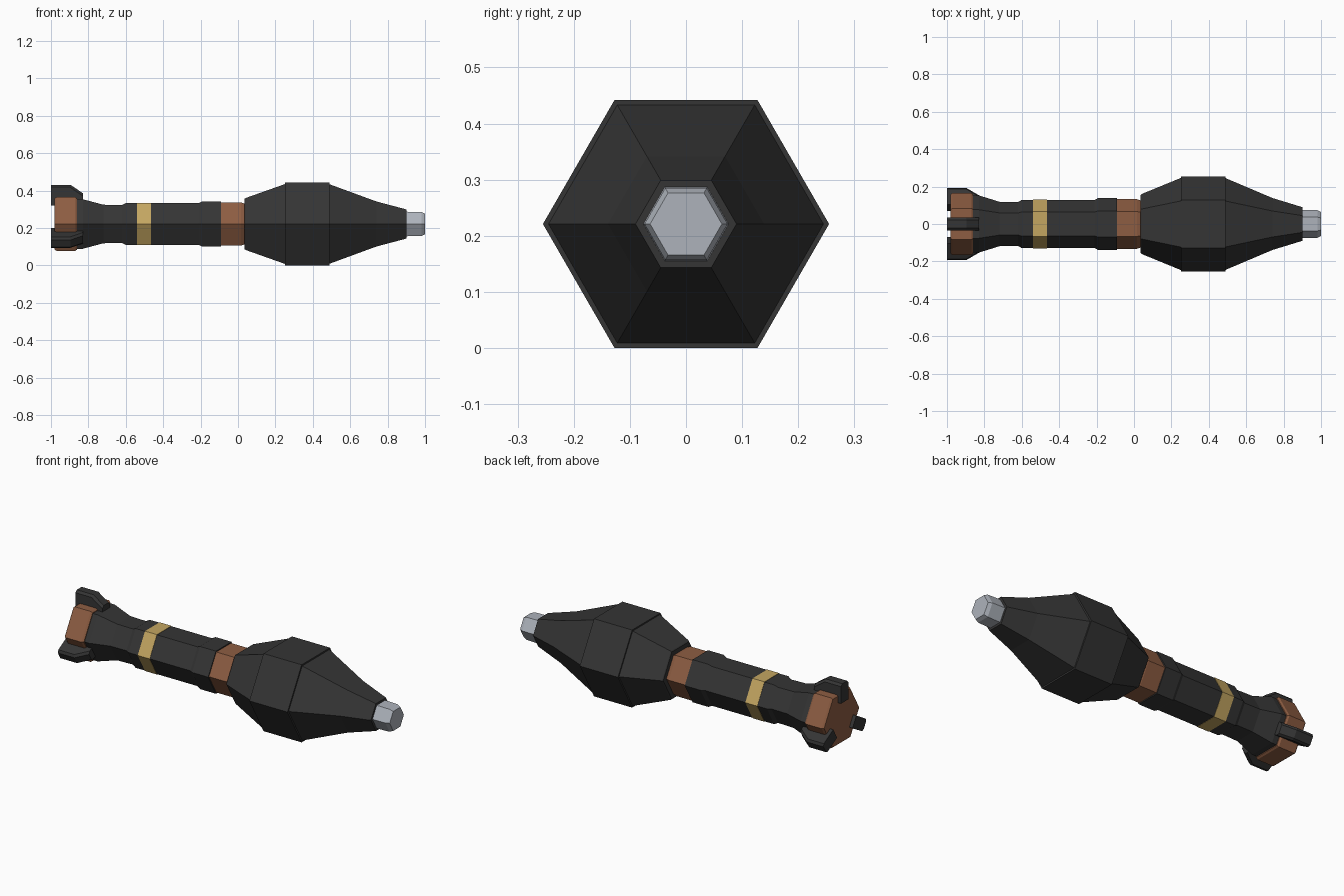
import bpy, bmesh, math
from mathutils import Matrix, Vector

if "Cube" in bpy.data.objects:
    bpy.data.objects.remove(bpy.data.objects["Cube"])

AXIS_Z = 0.221  # height of the long axis


def material(name, rgb):
    m = bpy.data.materials.new(name)
    m.diffuse_color = (*rgb, 1)
    m.use_nodes = True
    m.node_tree.nodes["Principled BSDF"].inputs["Base Color"].default_value = m.diffuse_color
    return m


DARK = material("dark_metal", (0.035, 0.035, 0.035))
COPPER = material("copper", (0.27, 0.11, 0.055))
GOLD = material("gold", (0.55, 0.38, 0.12))
SILVER = material("silver", (0.42, 0.45, 0.50))


def finish(name, bm, mat):
    bmesh.ops.recalc_face_normals(bm, faces=bm.faces)
    mesh = bpy.data.meshes.new(name)
    bm.to_mesh(mesh)
    bm.free()
    mesh.materials.append(mat)
    obj = bpy.data.objects.new(name, mesh)
    bpy.context.collection.objects.link(obj)
    return obj


def hex_lathe(name, profile, mat):
    """Six-sided solid along x from (x, corner radius) pairs."""
    bm = bmesh.new()
    rings = []
    for x, r in profile:
        rings.append([bm.verts.new((x, r * math.cos(math.radians(60 * i)),
                                    AXIS_Z + r * math.sin(math.radians(60 * i))))
                      for i in range(6)])
    for a, b in zip(rings, rings[1:]):
        for i in range(6):
            j = (i + 1) % 6
            bm.faces.new((a[i], a[j], b[j], b[i]))
    bm.faces.new(rings[0])
    bm.faces.new(rings[-1])
    return finish(name, bm, mat)


def fin(name, angle):
    """Chamfered plate, drawn pointing up and turned about the long axis."""
    outline = [(-1.0, 0.10), (-1.0, 0.209), (-0.895, 0.209), (-0.83, 0.165), (-0.83, 0.10)]
    bm = bmesh.new()
    face = bm.faces.new([bm.verts.new((x, -0.034, r)) for x, r in outline])
    ext = bmesh.ops.extrude_face_region(bm, geom=[face])
    moved = [v for v in ext["geom"] if isinstance(v, bmesh.types.BMVert)]
    bmesh.ops.translate(bm, verts=moved, vec=(0, 0.068, 0))
    # chamfer the long outer edges
    edges = [e for e in bm.edges
             if all(v.co.z > 0.15 for v in e.verts)
             and abs(e.verts[0].co.y - e.verts[1].co.y) < 0.001]
    bmesh.ops.bevel(bm, geom=edges, offset=0.012, segments=1, affect='EDGES')
    bm.transform(Matrix.Translation(Vector((0, 0, AXIS_Z))) @
                 Matrix.Rotation(math.radians(angle), 4, 'X'))
    return finish(name, bm, DARK)


# Warhead with a raised middle drum, and the nose fuse
hex_lathe("warhead", [(0.035, 0.155), (0.04, 0.16), (0.25, 0.246), (0.25, 0.255), (0.49, 0.255),
                      (0.49, 0.245), (0.74, 0.139), (0.90, 0.09)], DARK)
hex_lathe("nose_fuse", [(0.89, 0.076), (0.98, 0.074), (1.0, 0.064)], SILVER)

# Motor tube flaring to the tail
hex_lathe("motor_tube", [(-0.87, 0.153), (-0.83, 0.153), (-0.72, 0.119), (-0.62, 0.117),
                         (-0.60, 0.129), (-0.21, 0.129), (-0.19, 0.140), (-0.09, 0.140)], DARK)

# Coloured rings
hex_lathe("front_ring", [(-0.09, 0.133), (0.015, 0.133), (0.036, 0.126)], COPPER)
hex_lathe("gold_band", [(-0.54, 0.131), (-0.465, 0.131)], GOLD)
hex_lathe("tail_ring", [(-0.98, 0.158), (-0.97, 0.166), (-0.87, 0.166), (-0.86, 0.158)], COPPER)

# Three tail fins
for i in range(3):
    fin(f"tail_fin_{i + 1}", 120 * i)
